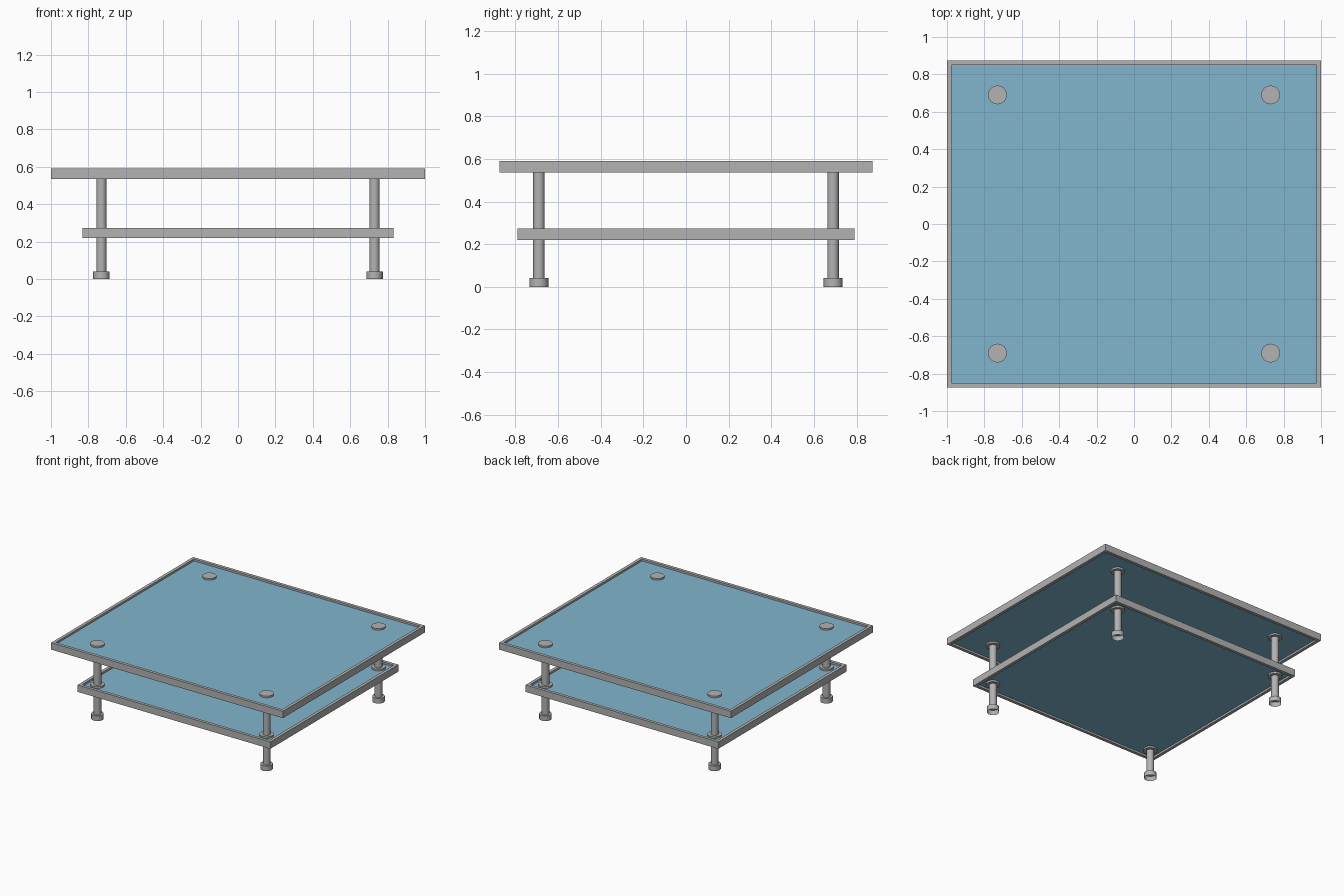
import bpy
import bmesh

cube = bpy.data.objects.get("Cube")
if cube:
    bpy.data.objects.remove(cube, do_unlink=True)


def make_material(name, rgb):
    mat = bpy.data.materials.new(name)
    mat.use_nodes = True
    color = (*rgb, 1.0)
    mat.diffuse_color = color
    mat.node_tree.nodes["Principled BSDF"].inputs["Base Color"].default_value = color
    return mat


METAL = make_material("grey metal", (0.45, 0.45, 0.45))
GLASS = make_material("blue glass", (0.22, 0.47, 0.61))


def finish(name, bm, mat, smooth=False):
    bmesh.ops.recalc_face_normals(bm, faces=bm.faces)
    mesh = bpy.data.meshes.new(name)
    bm.to_mesh(mesh)
    bm.free()
    mesh.materials.append(mat)
    obj = bpy.data.objects.new(name, mesh)
    bpy.context.collection.objects.link(obj)
    if smooth:
        bpy.ops.object.select_all(action="DESELECT")
        obj.select_set(True)
        bpy.context.view_layer.objects.active = obj
        bpy.ops.object.shade_smooth_by_angle()
    return obj


def box(name, hx, hy, z0, z1, mat):
    bm = bmesh.new()
    bmesh.ops.create_cube(bm, size=2)
    for v in bm.verts:
        v.co = (v.co.x * hx, v.co.y * hy, z1 if v.co.z > 0 else z0)
    return finish(name, bm, mat)


def rim(name, hx, hy, z0, z1, width):
    # Rectangular ring with mitred corners
    bm = bmesh.new()
    corners = [(-1, -1), (1, -1), (1, 1), (-1, 1)]
    rings = []
    for inset, z in [(0, z0), (0, z1), (width, z1), (width, z0)]:
        rings.append([bm.verts.new((sx * (hx - inset), sy * (hy - inset), z))
                      for sx, sy in corners])
    for i, ring in enumerate(rings):
        following = rings[(i + 1) % 4]
        for j in range(4):
            k = (j + 1) % 4
            bm.faces.new((ring[j], ring[k], following[k], following[j]))
    return finish(name, bm, METAL)


def cylinder(name, x, y, r, z0, z1, cup=0.0):
    # Solid cylinder; a cup wall hollows it out from below
    bm = bmesh.new()
    bmesh.ops.create_cone(bm, cap_ends=True, segments=32, radius1=r,
                          radius2=r, depth=z1 - z0)
    bmesh.ops.translate(bm, verts=bm.verts, vec=(x, y, (z0 + z1) / 2))
    if cup:
        bottom = min(bm.faces, key=lambda f: f.calc_center_median().z)
        bmesh.ops.inset_region(bm, faces=[bottom], thickness=cup)
        for v in bottom.verts:
            v.co.z = z1 - cup
    return finish(name, bm, METAL, smooth=True)


# Table top and lower shelf: glass pane in a metal rim
RIM = 0.024
LEVELS = [("top", 1.0, 0.875, 0.536), ("shelf", 0.832, 0.79, 0.219)]
for level, hx, hy, z in LEVELS:
    rim(level + "_rim", hx, hy, z, z + 0.054, RIM)
    box(level + "_glass", hx - RIM, hy - RIM, z + 0.015, z + 0.039, GLASS)

# Legs with cup feet and clamping discs on both sides of each pane
for side, x in (("right", -0.73), ("left", 0.73)):
    for end, y in (("front", -0.69), ("back", 0.69)):
        tag = f"{end}_{side}"
        cylinder(tag + "_leg", x, y, 0.027, 0.035, 0.57)
        cylinder(tag + "_foot", x, y, 0.044, 0.0, 0.04, cup=0.004)
        for level, hx, hy, z in LEVELS:
            cylinder(f"{tag}_{level}_upper_disc", x, y, 0.05, z + 0.039, z + 0.052)
            cylinder(f"{tag}_{level}_lower_disc", x, y, 0.05, z + 0.002, z + 0.015)
